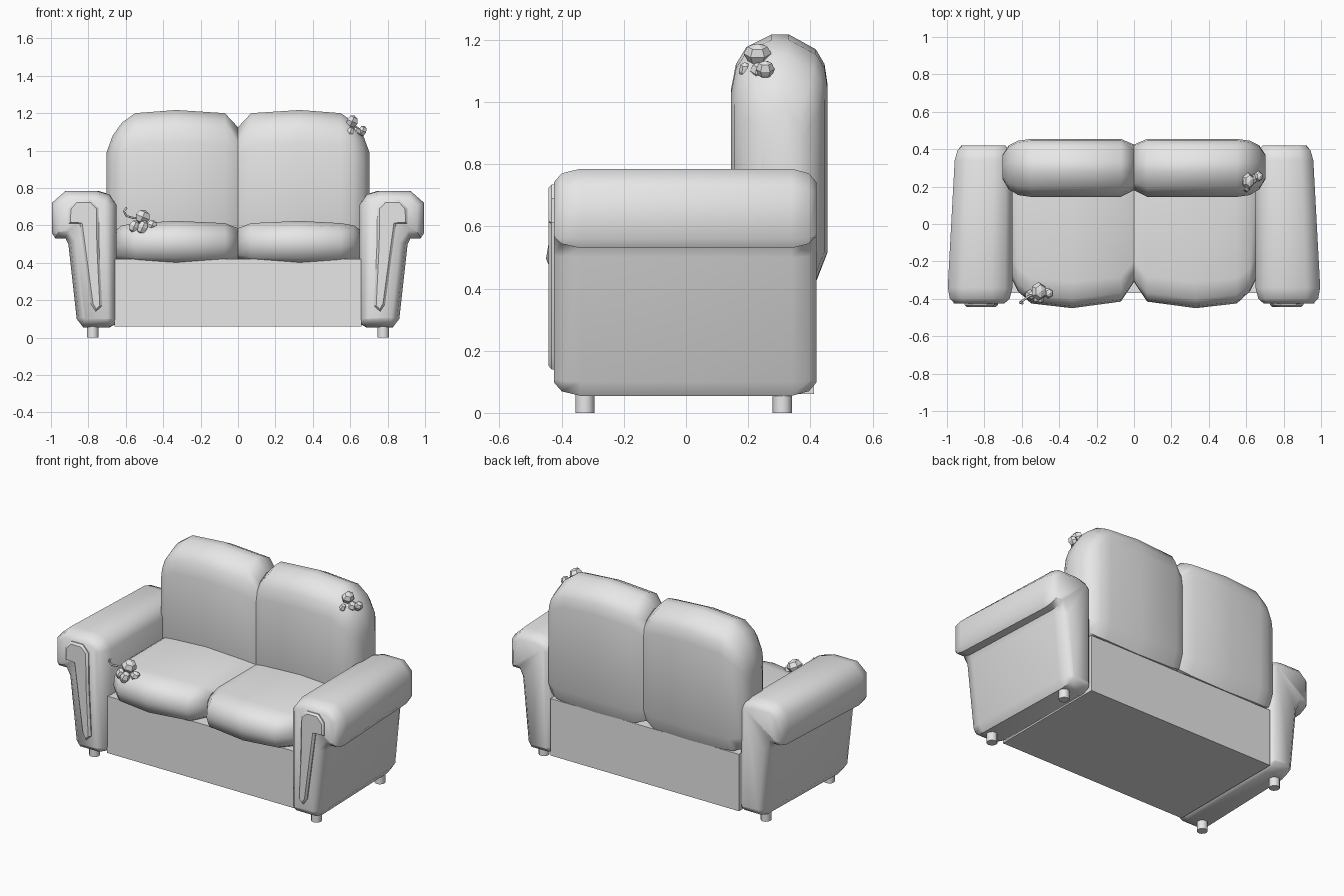
import bpy, bmesh, math
from mathutils import Vector, Matrix

if "Cube" in bpy.data.objects:
    bpy.data.objects.remove(bpy.data.objects["Cube"], do_unlink=True)

grey = bpy.data.materials.new("light_grey")
grey.use_nodes = True
grey.diffuse_color = (0.8, 0.8, 0.8, 1)
grey.node_tree.nodes["Principled BSDF"].inputs["Base Color"].default_value = (0.8, 0.8, 0.8, 1)


def finish(name, bm, angle=None):
    """Turn a bmesh into a named object, smooth up to the given angle."""
    bmesh.ops.recalc_face_normals(bm, faces=bm.faces)
    mesh = bpy.data.meshes.new(name)
    bm.to_mesh(mesh)
    bm.free()
    mesh.materials.append(grey)
    obj = bpy.data.objects.new(name, mesh)
    bpy.context.collection.objects.link(obj)
    if angle:
        bpy.ops.object.select_all(action='DESELECT')
        obj.select_set(True)
        bpy.context.view_layer.objects.active = obj
        bpy.ops.object.shade_smooth_by_angle(angle=math.radians(angle))
    return obj


def loft(name, rings, angle):
    """Skin a list of equal-length point rings and cap both ends."""
    bm = bmesh.new()
    loops = [[bm.verts.new(p) for p in ring] for ring in rings]
    n = len(loops[0])
    for a, b in zip(loops, loops[1:]):
        for i in range(n):
            j = (i + 1) % n
            bm.faces.new((a[i], a[j], b[j], b[i]))
    bm.faces.new(loops[0])
    bm.faces.new(loops[-1])
    return finish(name, bm, angle)


def inset_outline(outline, amount):
    """Move each outline point inward, square to its neighbours."""
    pts = [Vector(p) for p in outline]
    result = []
    for i, p in enumerate(pts):
        t = (pts[(i + 1) % len(pts)] - pts[i - 1]).normalized()
        result.append(p + Vector((-t.y, t.x)) * amount)
    return result


def cushion(name, outline, sections, side):
    """Loft a unit y-z outline over sections (x, y0, y1, z0, z1)."""
    rings = [[(side * x, y0 + u * (y1 - y0), z0 + v * (z1 - z0)) for u, v in outline]
             for x, y0, y1, z0, z1 in sections]
    return loft(name, rings, 50)


# Base box
bm = bmesh.new()
bmesh.ops.create_cube(bm, size=1, matrix=Matrix.Translation((0, 0.022, 0.24))
                      @ Matrix.Diagonal((1.32, 0.78, 0.36, 1)))
finish("base", bm)

# Profiles of arm, front plate and cushions
ARM = [(.66, .07), (.69, .055), (.83, .055), (.865, .1), (.91, .5), (.925, .53), (.98, .53),
       (1, .56), (1, .72), (.925, .785), (.76, .785), (.69, .765), (.65, .71), (.65, .1)]
ARM_RINGS = [(-.425, .045), (-.4, .015), (-.34, 0), (.34, 0), (.395, .015), (.42, .045)]
PLATE = [(.76, .14), (.787, .18), (.845, .61), (.905, .61), (.905, .69), (.866, .735),
         (.785, .735), (.745, .69), (.743, .5), (.727, .17)]
PLATE_RINGS = [(-.4, 0), (-.432, 0), (-.443, .012)]
SEAT = [(0, .45), (.015, .72), (.07, .9), (.2, 1), (1, 1), (1, 0), (.15, 0), (.04, .14)]
SEAT_SECTIONS = [(0, -.31, .25, .42, .585), (.07, -.415, .25, .4, .612), (.33, -.45, .25, .392, .624),
                 (.55, -.425, .25, .4, .612), (.62, -.36, .25, .41, .6), (.655, -.29, .25, .42, .575)]
BACK = [(0, .12), (0, .78), (.05, .88), (.16, .95), (.42, 1), (.6, 1), (.88, .94),
        (.97, .88), (1, .8), (1, .12), (.88, 0), (.12, 0)]
BACK_SECTIONS = [(0, .18, .425, .45, 1.125), (.07, .145, .455, .425, 1.2), (.33, .145, .455, .42, 1.217),
                 (.55, .145, .455, .425, 1.2), (.62, .155, .445, .43, 1.15),
                 (.67, .185, .42, .45, 1.08), (.703, .24, .37, .48, .99)]

for side, word in ((1, "left"), (-1, "right")):
    # Rolled arm, narrowing toward the rear
    rings = []
    for y, inset in ARM_RINGS:
        taper = 1 - .13 * (y + .42) / .84
        rings.append([(side * (.65 + (p.x - .65) * taper), y, p.y)
                      for p in inset_outline(ARM, inset)])
    loft(word + "_arm", rings, 50)

    # Teardrop plate on the arm front
    loft(word + "_arm_plate",
         [[(side * p.x, y, p.y) for p in inset_outline(PLATE, inset)] for y, inset in PLATE_RINGS], 35)

    cushion(word + "_seat_cushion", SEAT, SEAT_SECTIONS, side)
    cushion(word + "_back_cushion", BACK, BACK_SECTIONS, side)

    # Short round feet
    for y, end in ((-.325, "front"), (.31, "back")):
        bm = bmesh.new()
        bmesh.ops.create_cone(bm, cap_ends=True, segments=12, radius1=.031, radius2=.031, depth=.08,
                              matrix=Matrix.Translation((side * .777, y, .04)))
        finish(f"{end}_{word}_foot", bm, 40)


def flower(name, center, blobs):
    """Cluster of faceted petals: offset, radii."""
    bm = bmesh.new()
    for offset, radii in blobs:
        place = Matrix.Translation(Vector(center) + Vector(offset)) @ Matrix.Rotation(.4, 4, 'Y')
        bmesh.ops.create_uvsphere(bm, u_segments=6, v_segments=4, radius=1,
                                  matrix=place @ Matrix.Diagonal((*radii, 1)))
    finish(name, bm)


# Faceted flowers on the cushions
flower("back_flower", (.63, .225, 1.13), [
    ((-.02, .005, .025), (.035, .045, .035)), ((.0, .015, -.03), (.03, .035, .03)),
    ((.035, .03, -.025), (.025, .03, .03)), ((-.03, -.035, -.03), (.02, .02, .03))])
flower("seat_flower", (-.51, -.37, .62), [
    ((0, .01, .025), (.045, .05, .04)), ((-.045, -.01, -.025), (.03, .03, .035)),
    ((.0, -.03, -.03), (.03, .03, .04)), ((.05, .0, -.02), (.03, .03, .03))])

# Curled stem
curve = bpy.data.curves.new("flower_stem", 'CURVE')
curve.dimensions = '3D'
curve.bevel_depth = .006
curve.bevel_resolution = 1
curve.use_fill_caps = True
path = [(-.52, -.37, .64), (-.56, -.385, .64), (-.595, -.41, .65), (-.61, -.42, .675), (-.595, -.425, .695)]
spline = curve.splines.new('POLY')
spline.points.add(len(path) - 1)
for point, co in zip(spline.points, path):
    point.co = (*co, 1)
curve.materials.append(grey)
bpy.context.collection.objects.link(bpy.data.objects.new("flower_stem", curve))
